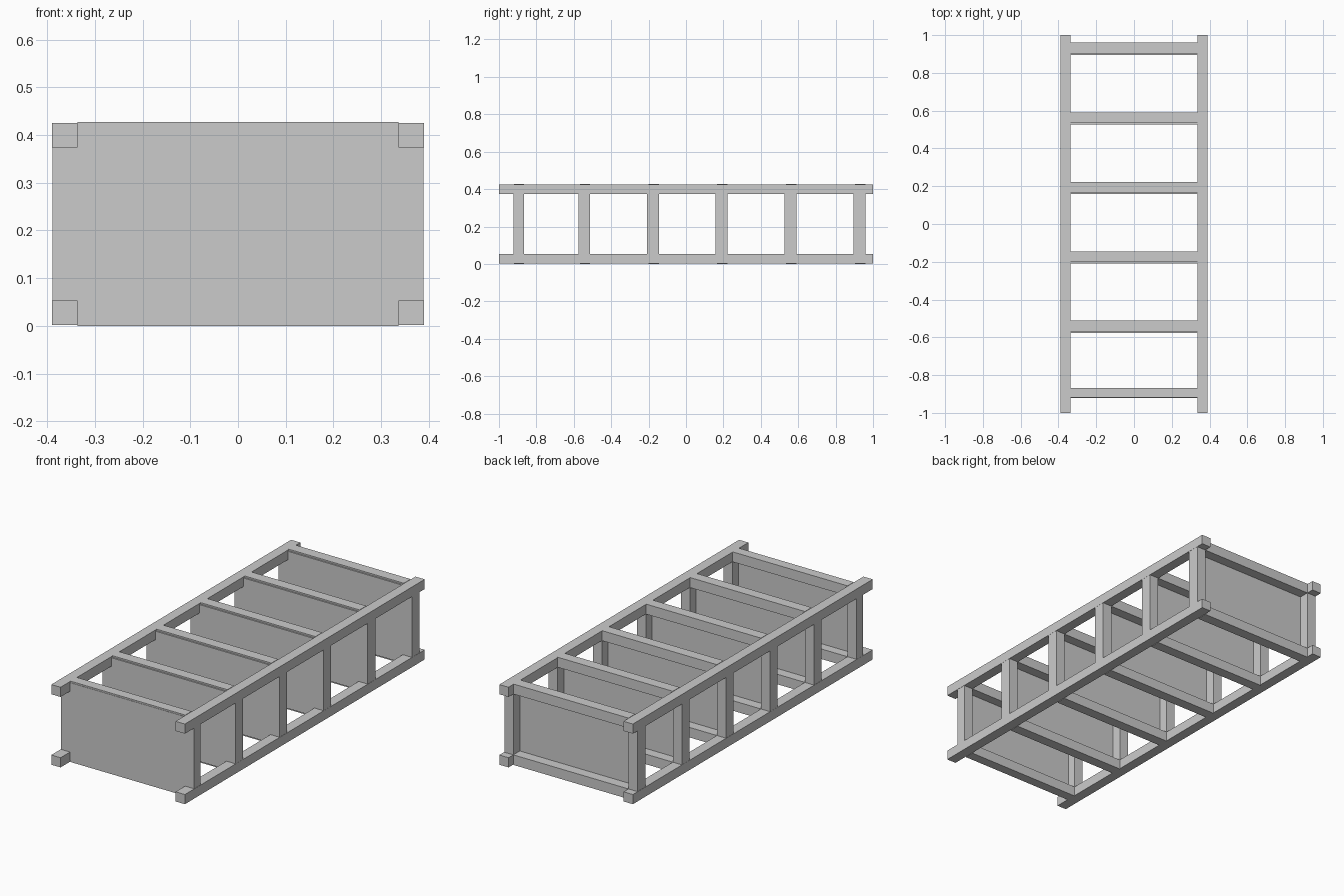
import bpy

if "Cube" in bpy.data.objects:
    bpy.data.objects.remove(bpy.data.objects["Cube"])


def box(name, x, y, z):
    """Axis-aligned box from (min, max) ranges."""
    bpy.ops.mesh.primitive_cube_add(
        size=1, location=[(a + b) / 2 for a, b in (x, y, z)])
    ob = bpy.context.object
    ob.name = name
    ob.scale = [b - a for a, b in (x, y, z)]
    bpy.ops.object.transform_apply(location=False, rotation=False, scale=True)
    return ob


W = 0.39      # half width
IN = 0.336    # inner side of the rails
LOW = (0.002, 0.053)
HIGH = (0.374, 0.425)


def side(s, a, b):
    return tuple(sorted((s * a, s * b)))


# four long corner rails
for s in (-1, 1):
    for label, z in (("lower", LOW), ("upper", HIGH)):
        box(f"{label}_rail", side(s, IN, W), (-1, 1), z)

# (frame front, frame back, panel front) of each shelf
shelves = [(-0.919, -0.867, -0.921),
           (-0.568, -0.512, -0.576),
           (-0.201, -0.145, -0.209),
           (0.166, 0.222, 0.158),
           (0.534, 0.590, 0.526),
           (0.903, 0.960, 0.895)]

for i, (front, back, face) in enumerate(shelves, 1):
    # cross bars between the rails
    for label, z in (("lower", (0, 0.053)), ("upper", (0.374, 0.427))):
        box(f"shelf_{i}_{label}_bar", (-IN, IN), (front, back), z)
    # short posts joining lower and upper rails
    for s in (-1, 1):
        box(f"shelf_{i}_post", side(s, IN, W - 0.001), (front, back),
            (LOW[1], HIGH[0]))
    # thin board covering the frame
    box(f"shelf_{i}_board", (-W + 0.001, W - 0.001),
        (face, front + 0.003), (0.009, 0.419))
